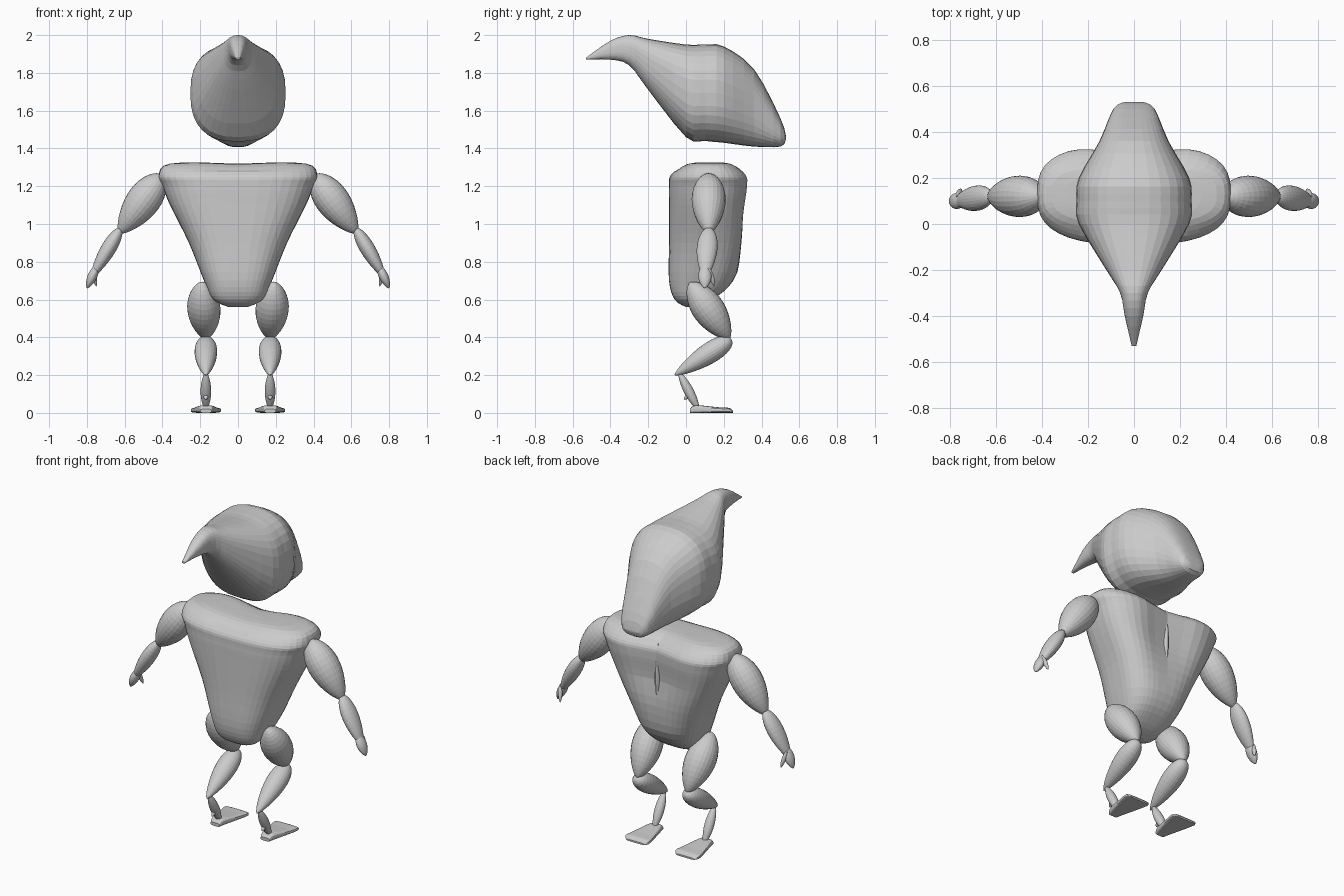
import bpy, bmesh, math
from mathutils import Vector

cube = bpy.data.objects.get("Cube")
if cube:
    bpy.data.objects.remove(cube)

# One plain clay colour for the whole figure
CLAY = (0.6, 0.6, 0.6, 1)
clay = bpy.data.materials.new("clay_grey")
clay.use_nodes = True
clay.diffuse_color = CLAY
clay.node_tree.nodes["Principled BSDF"].inputs["Base Color"].default_value = CLAY

X, Y, Z = Vector((1, 0, 0)), Vector((0, 1, 0)), Vector((0, 0, 1))


def spline(rows, steps):
    """Smooth rows of numbers with a Catmull-Rom curve."""
    rows = [Vector(row) for row in rows]
    last = len(rows) - 1
    smooth = []
    for i in range(last):
        before, start = rows[max(i - 1, 0)], rows[i]
        end, after = rows[i + 1], rows[min(i + 2, last)]
        for step in range(steps):
            t = step / steps
            slope_in, slope_out = (end - before) / 2, (after - start) / 2
            ease = t * t * (3 - 2 * t)
            smooth.append(start.lerp(end, ease) + slope_in * (t * (1 - t) ** 2)
                          - slope_out * (t * t * (1 - t)))
    return smooth + [rows[last]]


def rounded(value, power):
    """Square off a sine or cosine for boxier cross-sections."""
    return math.copysign(abs(value) ** (2 / power), value)


def skin(name, sections, side, across, power, sides, shape=None):
    """Join cross-sections (centre, radius along side, radius across) into a closed body."""
    bm = bmesh.new()
    rings = []
    for centre, wide, deep in sections:
        ring = []
        for j in range(sides):
            angle = math.tau * j / sides
            point = (centre + side * (wide * rounded(math.cos(angle), power))
                     + across * (deep * rounded(math.sin(angle), power)))
            ring.append(bm.verts.new(shape(point) if shape else point))
        rings.append(ring)
    for lower, upper in zip(rings, rings[1:]):
        for j in range(sides):
            bm.faces.new((lower[j - 1], lower[j], upper[j], upper[j - 1]))
    bm.faces.new(rings[0])
    bm.faces.new(rings[-1])
    bmesh.ops.recalc_face_normals(bm, faces=bm.faces)
    mesh = bpy.data.meshes.new(name)
    bm.to_mesh(mesh)
    bm.free()
    mesh.materials.append(clay)
    bpy.context.collection.objects.link(bpy.data.objects.new(name, mesh))


def muscle(name, start, end, side, wide, deep, early=1.0, sides=24):
    """A spindle between two joints; a lower early value moves its bulge to the start."""
    start, end = Vector(start), Vector(end)
    across = (end - start).cross(side).normalized()
    rings = 18
    sections = []
    for i in range(rings + 1):
        t = (1 - math.cos(math.pi * i / rings)) / 2
        swell = max(math.sin(math.pi * t ** early), 0.01) ** 0.65
        sections.append((start.lerp(end, t), wide * swell, deep * swell))
    skin(name, sections, side, across, 2, sides)


# Head with a hooked beak: distance back, underside, crown, half width
head = [(-.53, 1.87, 1.88, .01), (-.4, 1.87, 1.97, .04), (-.3, 1.84, 2, .06),
        (-.2, 1.71, 1.98, .12), (0, 1.46, 1.95, .24), (.1, 1.44, 1.95, .25),
        (.2, 1.43, 1.94, .24), (.36, 1.41, 1.82, .15), (.5, 1.41, 1.56, .09),
        (.53, 1.45, 1.46, .04)]
skin("head", [(Vector((0, y, (low + top) / 2)), half, (top - low) / 2)
              for y, low, top, half in spline(head, 3)], X, Z, 2.5, 32)


def hollow_back(point):
    """Hollow the upper back beside the spine and dip the top between the shoulders."""
    middle = math.exp(-(point.x / .17) ** 2)
    high = min(max((point.z - .75) / .3, 0), 1)
    rear = min(max((point.y - .1) / .15, 0), 1)
    dip = .01 * middle * (point.z > 1.28)
    return point - Y * (.06 * middle * high * rear) - Z * dip


# Torso: height, half width, front, back
torso = [(.56, .05, 0, .05), (.6, .13, -.06, .14), (.7, .18, -.09, .25),
         (.9, .26, -.09, .32), (1.1, .36, -.09, .34), (1.2, .4, -.09, .35),
         (1.26, .42, -.08, .34), (1.32, .36, 0, .26), (1.33, .05, .1, .15)]
skin("torso", [(Vector((0, (front + back) / 2, z)), half, (back - front) / 2)
               for z, half, front, back in spline(torso, 4)], X, Y, 2.8, 40, hollow_back)

# Raised spine along the back
muscle("spine", (0, .26, .85), (0, .27, 1.28), X, .02, .03, sides=12)

# Limbs, built once for each side
for label, sign in (("left", 1), ("right", -1)):
    def limb(name, start, end, side, wide, deep, early=1.0, sides=24):
        start, end = [(sign * x, y, z) for x, y, z in (start, end)]
        muscle(label + "_" + name, start, end, side, wide, deep, early, sides)

    # Arm and hand
    limb("upper_arm", (.4, .12, 1.26), (.63, .12, .95), Y, .09, .09, .8)
    limb("forearm", (.62, .12, .98), (.78, .1, .71), Y, .055, .04, .75)
    limb("hand", (.74, .1, .79), (.8, .1, .66), Y, .035, .025)
    limb("thumb", (.77, .12, .77), (.75, .15, .67), Y, .014, .012, sides=12)

    # Leg, bent backward at the knee and forward at the ankle
    limb("thigh", (.19, .02, .69), (.17, .23, .39), X, .088, .086, .9)
    limb("shin", (.17, .24, .39), (.17, -.06, .2), X, .06, .056, .65)
    limb("ankle", (.17, -.04, .22), (.17, .07, .01), X, .028, .026)
    limb("heel_claw", (.17, .03, .11), (.17, -.01, .07), X, .013, .012, sides=12)

    # Flat foot widening toward the toes: distance back, half width, half height
    foot = [(.02, .03, .01), (.05, .04, .02), (.17, .07, .015), (.23, .08, .013), (.25, .06, .005)]
    skin(label + "_foot", [(Vector((sign * .17, y, height)), half, height)
                           for y, half, height in spline(foot, 3)], X, Z, 4, 24)
